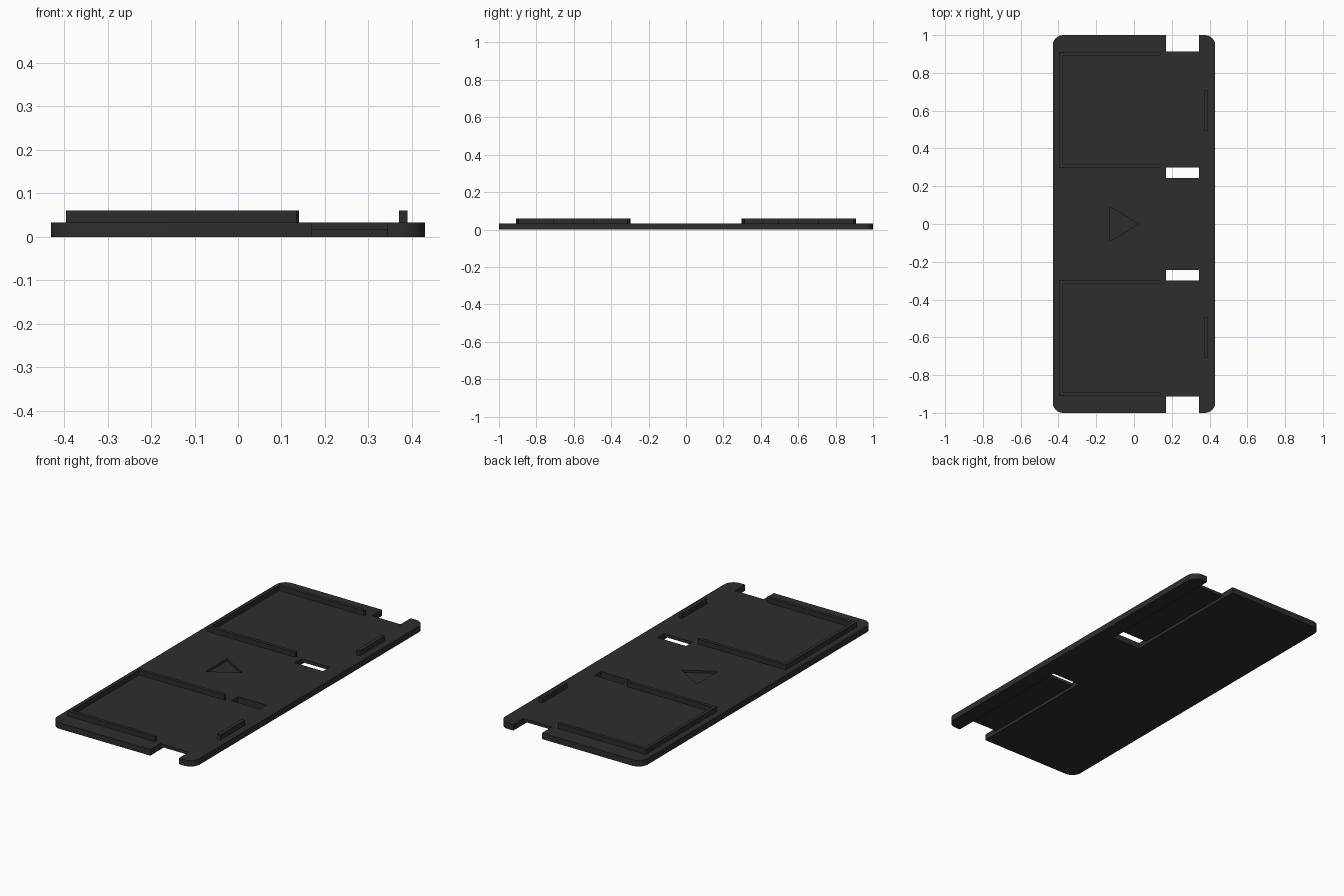
import bpy, bmesh, math

cube = bpy.data.objects.get("Cube")
if cube:
    bpy.data.objects.remove(cube, do_unlink=True)

COLOUR = (0.027, 0.027, 0.027, 1)
mat = bpy.data.materials.new("charcoal")
mat.use_nodes = True
mat.diffuse_color = COLOUR
bsdf = next(n for n in mat.node_tree.nodes if n.type == 'BSDF_PRINCIPLED')
bsdf.inputs["Base Color"].default_value = COLOUR

THICK, RIDGE_TOP = 0.033, 0.06
HALF_X, HALF_Y = 0.43, 1.0
SLOT_X = (0.17, 0.343)


def prism(name, outline, z0, z1):
    """Extrude a flat outline from z0 up to z1."""
    bm = bmesh.new()
    face = bm.faces.new([bm.verts.new((x, y, z0)) for x, y in outline])
    out = bmesh.ops.extrude_face_region(bm, geom=[face])
    top = [v for v in out["geom"] if isinstance(v, bmesh.types.BMVert)]
    bmesh.ops.translate(bm, verts=top, vec=(0, 0, z1 - z0))
    bmesh.ops.recalc_face_normals(bm, faces=bm.faces)
    mesh = bpy.data.meshes.new(name)
    bm.to_mesh(mesh)
    bm.free()
    mesh.materials.append(mat)
    obj = bpy.data.objects.new(name, mesh)
    bpy.context.scene.collection.objects.link(obj)
    return obj


def rect(x0, x1, y0, y1):
    return [(x0, y0), (x1, y0), (x1, y1), (x0, y1)]


def rounded_rect(hx, hy, r, steps=8):
    pts = []
    for q, (sx, sy) in enumerate([(1, 1), (-1, 1), (-1, -1), (1, -1)]):
        for i in range(steps + 1):
            a = math.pi / 2 * (q + i / steps)
            pts.append((sx * (hx - r) + r * math.cos(a),
                        sy * (hy - r) + r * math.sin(a)))
    return pts


def cut(target, cutter):
    """Subtract the cutter, bake the result and discard the cutter."""
    cutter.hide_render = True
    mod = target.modifiers.new("cut", 'BOOLEAN')
    mod.operation, mod.solver, mod.object = 'DIFFERENCE', 'EXACT', cutter
    bpy.context.view_layer.update()
    deps = bpy.context.evaluated_depsgraph_get()
    mesh = bpy.data.meshes.new_from_object(target.evaluated_get(deps))
    target.modifiers.clear()
    target.data = mesh
    bpy.data.objects.remove(cutter, do_unlink=True)


# Base plate with rounded corners
plate = prism("base_plate", rounded_rect(HALF_X, HALF_Y, 0.055), 0, THICK)

# Engraved arrow in the middle of the top
cut(plate, prism("arrow_cutter", [(-0.13, -0.092), (0.025, 0), (-0.13, 0.092)],
                 THICK - 0.012, 0.1))

for side, s in (("front", -1), ("back", 1)):
    # Strap channel underneath, inner slot and open end notch
    cut(plate, prism("channel_cutter", rect(*SLOT_X, s * 0.243, s * 1.1), -0.1, THICK / 2))
    cut(plate, prism("slot_cutter", rect(*SLOT_X, s * 0.243, s * 0.3), -0.1, 0.1))
    cut(plate, prism("notch_cutter", rect(*SLOT_X, s * 0.913, s * 1.1), -0.1, 0.1))

    # U-shaped locating ridge, open towards the left edge
    x0, x1, y0, y1, w = -0.395, 0.14, 0.297, 0.91, 0.018
    c = 0.005
    u = [(x0, y0), (x1 - c, y0), (x1, y0 + c), (x1, y0 + w - c), (x1 - c, y0 + w),
         (x0 + w, y0 + w), (x0 + w, y1 - w), (x1 - c, y1 - w), (x1, y1 - w + c),
         (x1, y1 - c), (x1 - c, y1), (x0, y1)]
    prism(side + "_locating_ridge", [(x, s * y) for x, y in u], THICK, RIDGE_TOP)

    # Short stop ridge near the left edge
    prism(side + "_stop_ridge", rect(0.37, 0.39, s * 0.495, s * 0.71), THICK, RIDGE_TOP)

# Smooth only the rounded corners
bpy.ops.object.select_all(action='DESELECT')
plate.select_set(True)
bpy.context.view_layer.objects.active = plate
bpy.ops.object.shade_smooth_by_angle(angle=math.radians(30))
